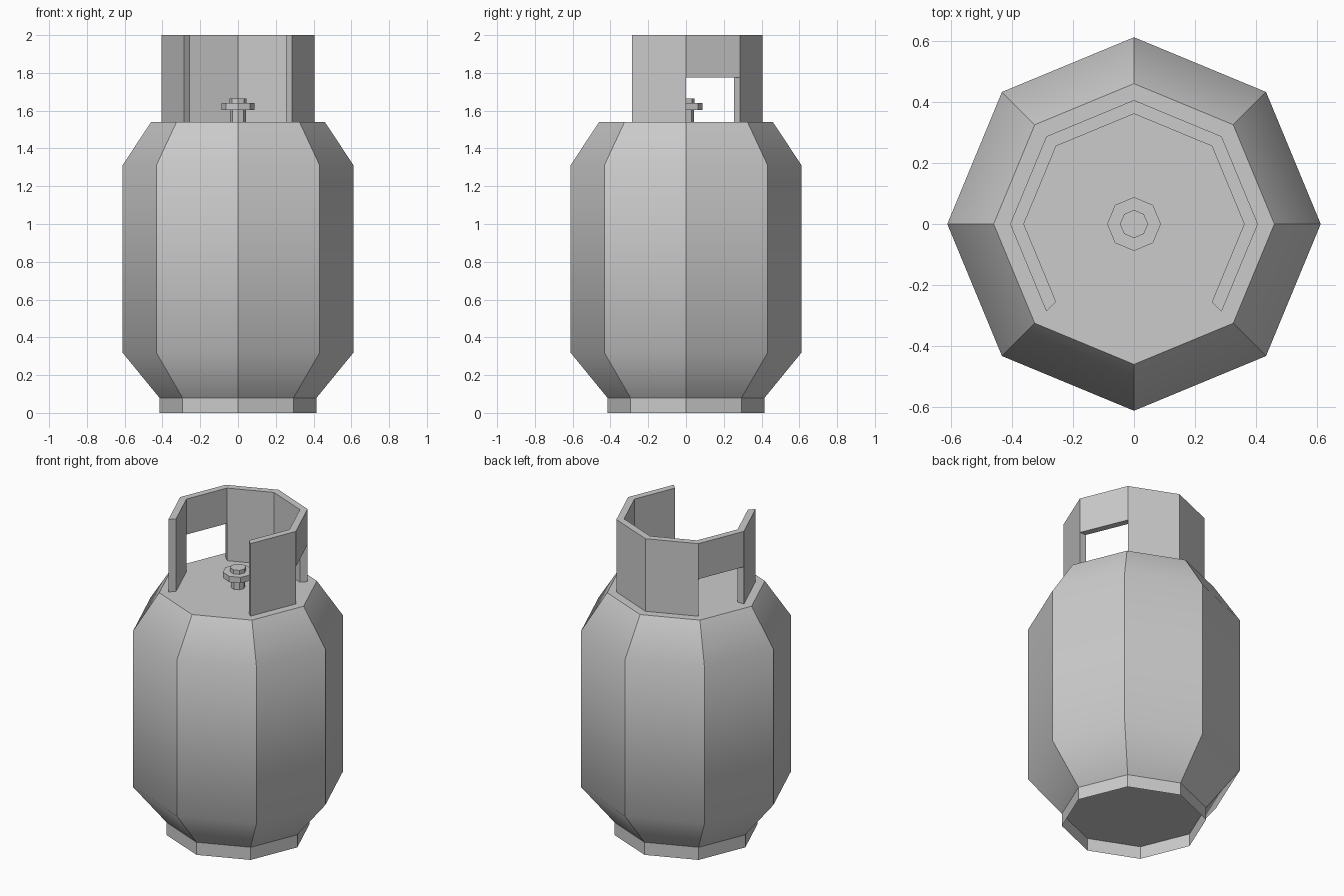
import bpy, bmesh
from math import cos, sin, radians

if "Cube" in bpy.data.objects:
    bpy.data.objects.remove(bpy.data.objects["Cube"])

SIDES = 8


def finish(name, bm):
    bmesh.ops.recalc_face_normals(bm, faces=bm.faces)
    mesh = bpy.data.meshes.new(name)
    bm.to_mesh(mesh)
    bm.free()
    obj = bpy.data.objects.new(name, mesh)
    bpy.context.collection.objects.link(obj)
    return obj


def polar(r, deg, z):
    return (r * cos(radians(deg)), r * sin(radians(deg)), z)


def lathe(name, profile, caps=True, soft=False):
    """Octagonal solid from (radius, z) pairs, with corners on the axes."""
    bm = bmesh.new()
    rings = [[bm.verts.new(polar(r, i * 360 / SIDES, z)) for i in range(SIDES)]
             for r, z in profile]
    for low, high in zip(rings, rings[1:]):
        for i in range(SIDES):
            j = (i + 1) % SIDES
            bm.faces.new((low[i], low[j], high[j], high[i])).smooth = soft
    if caps:
        bm.faces.new(rings[0][::-1])
        bm.faces.new(rings[-1])
    if soft:
        # Upright corners and rims stay crisp, shoulders shade softly
        inner = {v for ring in rings[1:-1] for v in ring}
        for e in bm.edges:
            a, b = e.verts
            upright = abs(a.co.z - b.co.z) > 1e-4
            e.smooth = not upright and a in inner
    return finish(name, bm)


# Tank body with sloped shoulders
lathe("tank_body", [(0.416, 0.08), (0.612, 0.32), (0.612, 1.31), (0.46, 1.54)], soft=True)

# Thin open foot ring
lathe("foot_ring", [(0.416, 0), (0.416, 0.08)], caps=False)

# Valve stem, hand wheel and top nut
lathe("valve", [(0.042, 1.54), (0.042, 1.603), (0.088, 1.603), (0.088, 1.64),
                (0.046, 1.64), (0.046, 1.665)])


# Collar guard: open at the front, with a hand hole on each side
def collar(name, outer, inner, bottom, grip, top):
    bm = bmesh.new()
    angles = range(-45, 226, 45)
    cols = [[[bm.verts.new(polar(r, a, z)) for z in (bottom, grip, top)]
             for r in (inner, outer)] for a in angles]
    hand_holes = (0, 135)
    cells = {(i, k) for i, a in enumerate(angles[:-1]) for k in (0, 1)
             if k == 1 or a not in hand_holes}
    for i, k in cells:
        (a_in, a_out), (b_in, b_out) = cols[i], cols[i + 1]
        bm.faces.new((a_out[k], b_out[k], b_out[k + 1], a_out[k + 1]))
        bm.faces.new((a_in[k], a_in[k + 1], b_in[k + 1], b_in[k]))
        if (i - 1, k) not in cells:
            bm.faces.new((a_in[k], a_out[k], a_out[k + 1], a_in[k + 1]))
        if (i + 1, k) not in cells:
            bm.faces.new((b_in[k], b_in[k + 1], b_out[k + 1], b_out[k]))
        if (i, k - 1) not in cells:
            bm.faces.new((a_in[k], b_in[k], b_out[k], a_out[k]))
        if (i, k + 1) not in cells:
            bm.faces.new((a_in[k + 1], a_out[k + 1], b_out[k + 1], b_in[k + 1]))
    return finish(name, bm)


collar("collar_guard", 0.406, 0.361, 1.54, 1.775, 2.0)
